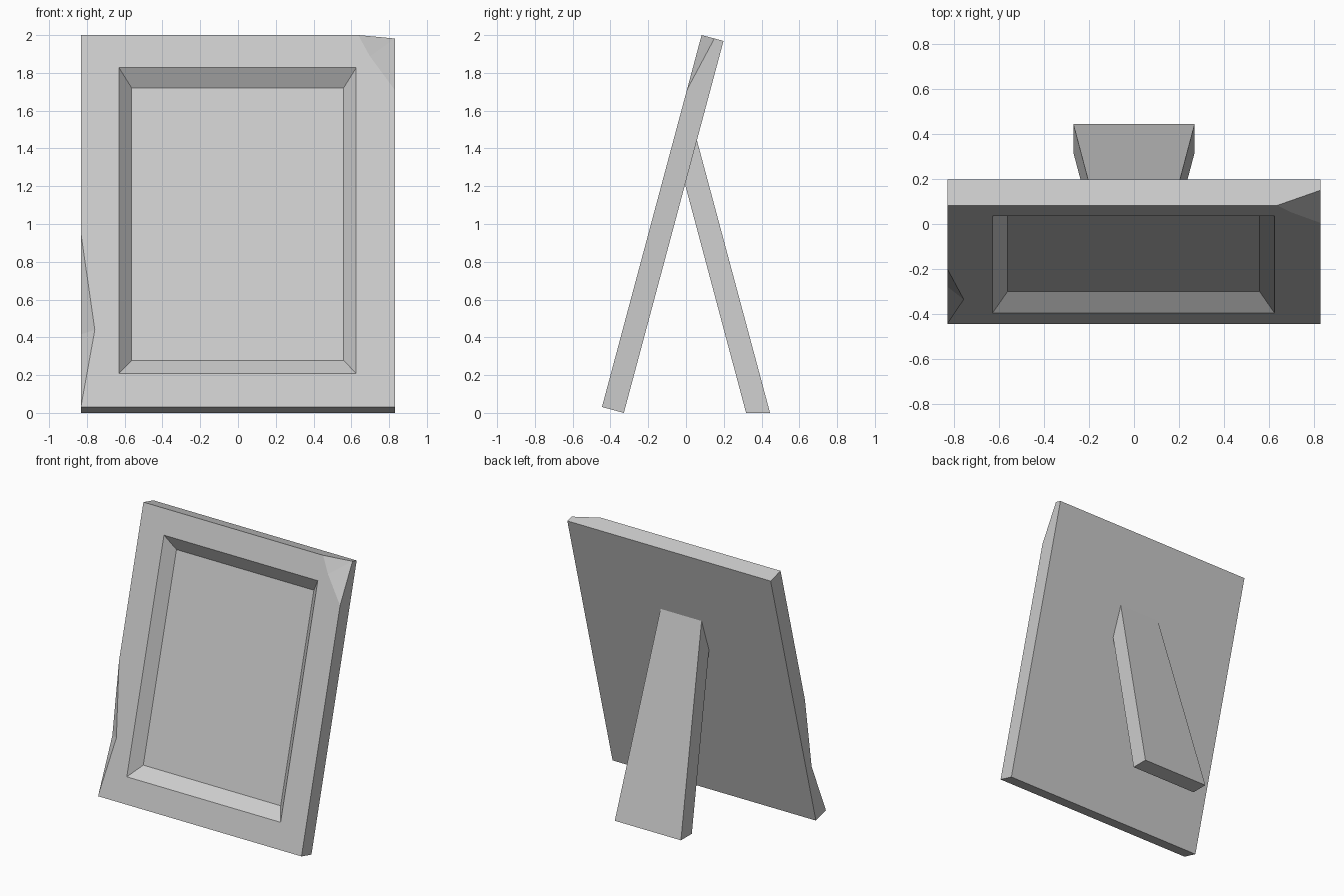
import bpy, bmesh, math
from mathutils import Vector

if "Cube" in bpy.data.objects:
    bpy.data.objects.remove(bpy.data.objects["Cube"])

TILT = math.radians(15)
S, C = math.sin(TILT), math.cos(TILT)
W, H, T = 0.83, 2.0385, 0.12      # half width, slope length, thickness


def slope(x, v, w):
    """Panel space (across, up the slope, depth to the back) to world."""
    return Vector((x, -0.445 + v * S + w * C, T * S + v * C - w * S))


def make_object(name, points, faces):
    bm = bmesh.new()
    vs = {k: bm.verts.new(p) for k, p in points.items()}
    for f in faces:
        bm.faces.new([vs[k] for k in f.split()])
    bmesh.ops.recalc_face_normals(bm, faces=bm.faces[:])
    me = bpy.data.meshes.new(name)
    bm.to_mesh(me)
    bm.free()
    ob = bpy.data.objects.new(name, me)
    bpy.context.collection.objects.link(ob)
    return ob


# Leaning frame: outer corners, front (no suffix) and back (b)
pts = {
    "BL": (-W, 0, 0), "BR": (W, 0, 0), "TL": (-W, H, 0),
    "BLb": (-W, 0, T), "BRb": (W, 0, T), "TRb": (W, H, T), "TLb": (-W, H, T),
    # chipped top right corner
    "cr": (W, 1.738, 0), "cm": (0.698, 1.923, 0), "ct": (0.637, H, 0), "cb": (W, H, 0.07),
    # notch in the left edge
    "n0": (-W, 0.01, 0), "np": (-0.758, 0.423, 0), "n1": (-W, 0.941, 0), "ns": (-W, 0.415, 0.06),
}
# Recess: rim on the front (o) and sunken panel (i)
for key, hw, lo, hi, d in (("o", 0.628, 0.185, 1.860, 0), ("i", 0.561, 0.275, 1.769, 0.076)):
    for i, (sx, v) in enumerate(((-1, lo), (1, lo), (1, hi), (-1, hi))):
        pts[f"{key}{i}"] = (sx * hw - 0.002, v, d)

faces = [
    "BL BR o1 o0", "BR cr cm o2 o1", "cm ct TL o3 o2", "TL n1 np n0 BL o0 o3",
    "BR BRb TRb cb cr", "ct cb TRb TLb TL", "BL n0 ns n1 TL TLb BLb",
    "BL BLb BRb BR", "BLb TLb TRb BRb",
    "ct cm cb", "cm cr cb", "n1 np ns", "n0 ns np",
    "i0 i1 i2 i3",
]
faces += [f"o{i} o{(i + 1) % 4} i{(i + 1) % 4} i{i}" for i in range(4)]
make_object("picture_frame", {k: slope(*p) for k, p in pts.items()}, faces)

# Tapered easel leg: side profile swept across, narrowing with height
profile = [(0.445, 0), (0.318, 0), (-0.005, 1.21), (0.057, 1.446)]
leg = {}
for side, sx in (("l", -1), ("r", 1)):
    for i, (y, z) in enumerate(profile):
        leg[f"{side}{i}"] = Vector((sx * (0.27 - 0.071 * z), y, z))
leg_faces = ["l0 l1 l2 l3", "r3 r2 r1 r0"]
leg_faces += [f"l{i} r{i} r{(i + 1) % 4} l{(i + 1) % 4}" for i in range(4)]
make_object("easel_leg", leg, leg_faces)
